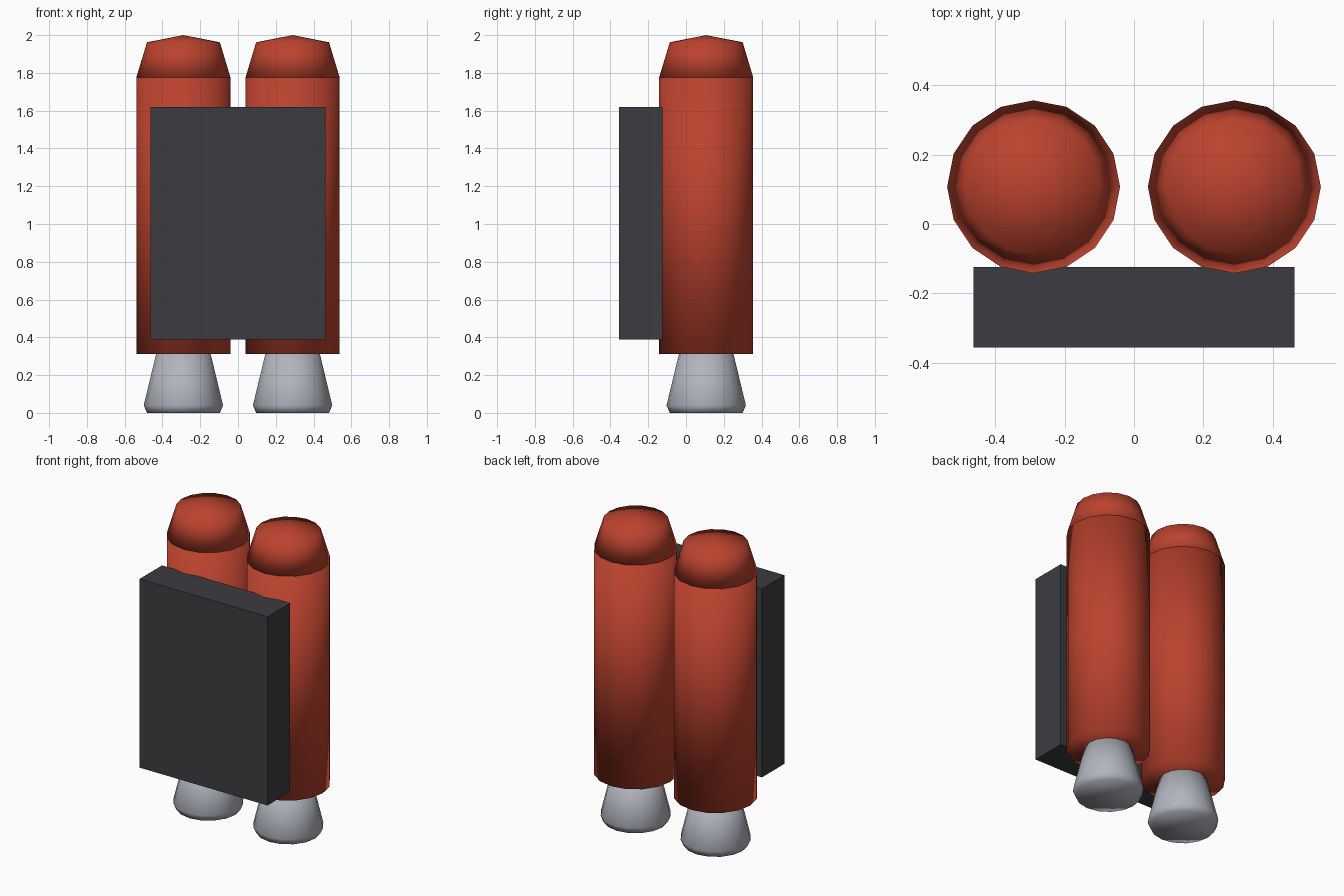
import bpy, bmesh, math

if "Cube" in bpy.data.objects:
    bpy.data.objects.remove(bpy.data.objects["Cube"])


def material(name, rgb):
    m = bpy.data.materials.new(name)
    m.diffuse_color = (*rgb, 1)
    m.use_nodes = True
    m.node_tree.nodes["Principled BSDF"].inputs["Base Color"].default_value = m.diffuse_color
    return m


RED = material("tank_red", (0.50, 0.055, 0.027))
DARK = material("pack_dark", (0.045, 0.046, 0.053))
STEEL = material("nozzle_steel", (0.44, 0.46, 0.51))
SIDES = 16


def finish(name, bm, mat, smooth):
    bmesh.ops.recalc_face_normals(bm, faces=bm.faces)
    for f in bm.faces:
        f.smooth = smooth
    me = bpy.data.meshes.new(name)
    bm.to_mesh(me)
    bm.free()
    me.materials.append(mat)
    ob = bpy.data.objects.new(name, me)
    bpy.context.collection.objects.link(ob)
    return ob


def lathe(name, profile, x, y, mat):
    """Closed turned solid from (radius, z) points; radius 0 makes a tip."""
    bm = bmesh.new()
    rings = []
    for r, z in profile:
        n = SIDES if r > 0 else 1
        rings.append([bm.verts.new((x + r * math.cos(2 * math.pi * i / SIDES),
                                    y + r * math.sin(2 * math.pi * i / SIDES), z))
                      for i in range(n)])
    for a, b in zip(rings, rings[1:]):
        for i in range(SIDES):
            j = (i + 1) % SIDES
            if len(b) == 1:
                bm.faces.new((a[i], a[j], b[0]))
            else:
                bm.faces.new((a[i], a[j], b[j], b[i]))
    for ring in (rings[0], rings[-1]):
        if len(ring) > 1:
            bm.faces.new(ring)
    return finish(name, bm, mat, True)


# Twin rockets: tank, nose cap and nozzle on each side
Y = 0.107
for side, x in (("left", -0.289), ("right", 0.289)):
    lathe(f"{side}_tank", [(0.249, 0.312), (0.249, 1.776)], x, Y, RED)
    lathe(f"{side}_nose", [(0.249, 1.776), (0.193, 1.962), (0, 2.0)], x, Y, RED)
    lathe(f"{side}_nozzle", [(0.193, 0), (0.21, 0.04), (0.14, 0.33)], x, Y, STEEL)

# Back pack slab joining the rockets
bm = bmesh.new()
bmesh.ops.create_cube(bm, size=1)
bmesh.ops.scale(bm, vec=(0.924, 0.232, 1.232), verts=bm.verts)
bmesh.ops.translate(bm, vec=(0, -0.24, 1.004), verts=bm.verts)
finish("pack_body", bm, DARK, False)
